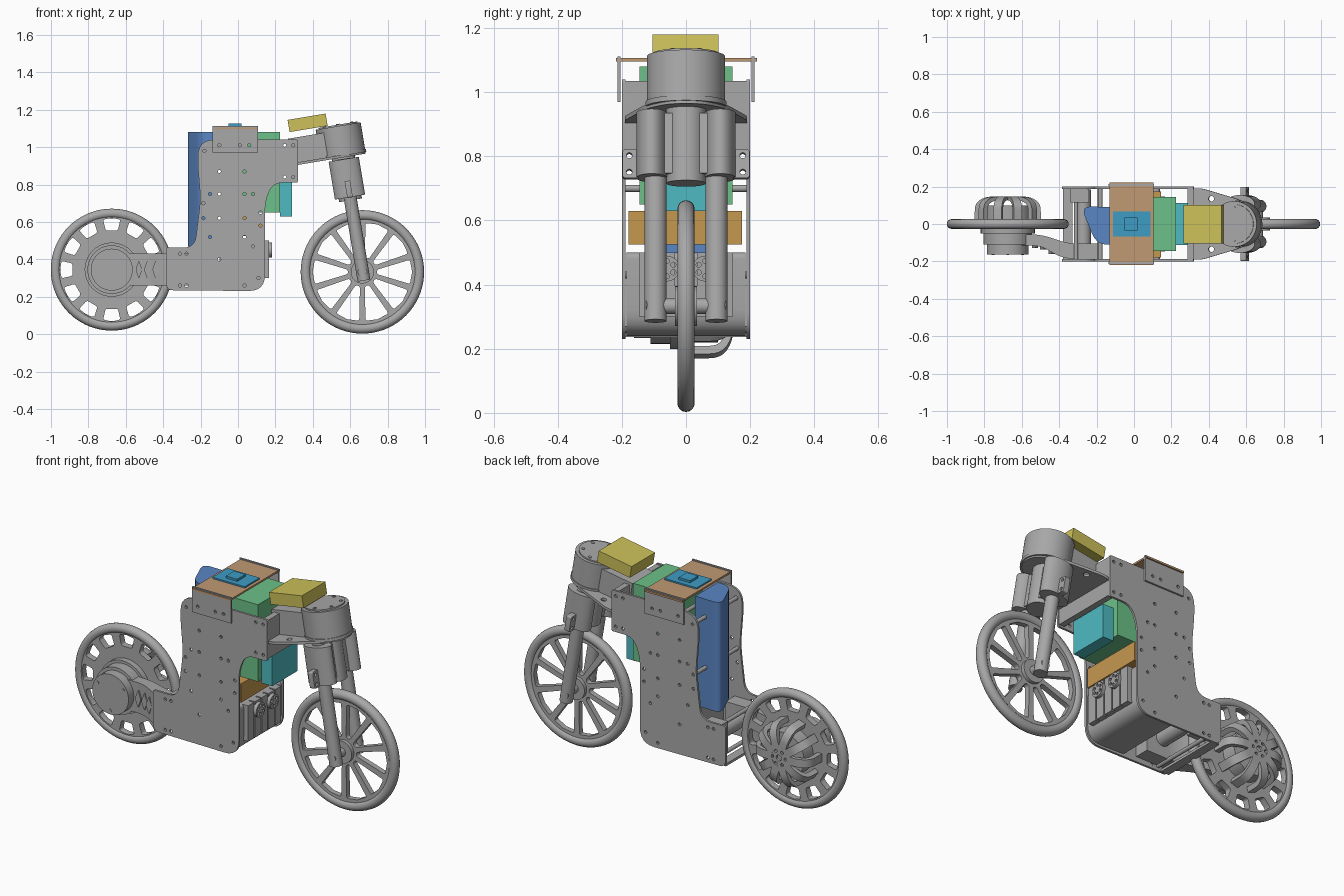
import bpy, bmesh, math
from mathutils import Matrix, Vector

if "Cube" in bpy.data.objects:
    bpy.data.objects.remove(bpy.data.objects["Cube"], do_unlink=True)

made = []
TILT = math.radians(-9.5)            # steering axis lean
HEAD = Vector((0.535, 0, 1.115))     # top of the steering head


def material(name, rgb):
    lin = [((c / 255 + 0.055) / 1.055) ** 2.4 for c in rgb] + [1]
    m = bpy.data.materials.new(name)
    m.use_nodes = True
    m.diffuse_color = lin
    m.node_tree.nodes["Principled BSDF"].inputs["Base Color"].default_value = lin
    return m


GREY = material("metal grey", (168, 168, 168))
YELLOW = material("yellow", (204, 192, 90))
TAN = material("tan board", (192, 154, 114))
GREEN = material("green", (108, 192, 136))
TEAL = material("teal", (78, 186, 194))
BLUE = material("blue", (90, 134, 196))
CYAN = material("device blue", (62, 156, 196))
ORANGE = material("orange", (198, 152, 80))


def add(name, mesh, mat, matrix=None):
    ob = bpy.data.objects.new(name, mesh)
    bpy.context.collection.objects.link(ob)
    mesh.materials.clear()
    mesh.materials.append(mat)
    if matrix:
        ob.matrix_world = matrix
    made.append(ob)
    return ob


def steer(u, v, w):
    """Placement in the leaning steering frame."""
    return Matrix.Translation(HEAD) @ Matrix.Rotation(TILT, 4, 'Y') @ Matrix.Translation((u, v, w))


def box(name, lo, hi, mat=GREY, frame=None):
    bm = bmesh.new()
    bmesh.ops.create_cube(bm, size=1)
    for v in bm.verts:
        v.co = [l + (c + 0.5) * (h - l) for l, h, c in zip(lo, hi, v.co)]
    me = bpy.data.meshes.new(name)
    bm.to_mesh(me)
    bm.free()
    return add(name, me, mat, frame)


def cyl(name, r, depth, matrix, r2=None, mat=GREY, sx=1.0, n=40):
    bm = bmesh.new()
    bmesh.ops.create_cone(bm, cap_ends=True, segments=n, radius1=r,
                          radius2=r if r2 is None else r2, depth=depth,
                          matrix=Matrix.Diagonal((sx, 1, 1, 1)))
    me = bpy.data.meshes.new(name)
    bm.to_mesh(me)
    bm.free()
    return add(name, me, mat, matrix)


def ycyl(name, x, z, r, y0, y1, n=40):
    m = Matrix.Translation((x, (y0 + y1) / 2, z)) @ Matrix.Rotation(math.pi / 2, 4, 'X')
    return cyl(name, r, abs(y1 - y0), m, n=n)


def rounded(pts, seg=6):
    """Turn (x, y, radius) corners into a smooth outline."""
    out = []
    for i, (x, y, r) in enumerate(pts):
        p = Vector((x, y))
        if r == 0:
            out.append(p)
            continue
        a = p + (Vector(pts[i - 1][:2]) - p).normalized() * r
        b = p + (Vector(pts[(i + 1) % len(pts)][:2]) - p).normalized() * r
        for k in range(seg + 1):
            t = k / seg
            out.append(a * (1 - t) ** 2 + p * 2 * t * (1 - t) + b * t * t)
    return out


def circle(x, y, r, n=48):
    return [Vector((x + r * math.cos(2 * math.pi * k / n), y + r * math.sin(2 * math.pi * k / n)))
            for k in range(n)]


def plate(name, loops, thick, matrix, mat=GREY):
    """Flat sheet: first loop is the outline, the others are openings."""
    cu = bpy.data.curves.new(name + "_profile", 'CURVE')
    cu.dimensions, cu.fill_mode, cu.extrude = '2D', 'BOTH', thick / 2
    for loop in loops:
        s = cu.splines.new('POLY')
        s.points.add(len(loop) - 1)
        for p, c in zip(s.points, loop):
            p.co = (c[0], c[1], 0, 1)
        s.use_cyclic_u = True
    tmp = bpy.data.objects.new(name + "_tmp", cu)
    bpy.context.collection.objects.link(tmp)
    dg = bpy.context.evaluated_depsgraph_get()
    me = bpy.data.meshes.new_from_object(tmp.evaluated_get(dg))
    bpy.data.objects.remove(tmp, do_unlink=True)
    return add(name, me, mat, matrix)


def upright(x, y, z):
    return Matrix.Translation((x, y, z)) @ Matrix.Rotation(math.pi / 2, 4, 'X')


def tire(name, x, z, R, r):
    bpy.ops.mesh.primitive_torus_add(major_radius=R, minor_radius=r, major_segments=72,
                                     minor_segments=16, location=(x, 0, z), rotation=(math.pi / 2, 0, 0))
    ob = bpy.context.object
    ob.name = name
    ob.data.materials.append(GREY)
    made.append(ob)


def windows(n, r0, r1, w0, w1, corner, start):
    """Openings between n spokes of width w0 (inner) to w1 (outer)."""
    res = []
    for k in range(n):
        a0, a1 = start + 2 * math.pi * k / n, start + 2 * math.pi * (k + 1) / n
        spec = [(r0, a0 + w0 / 2 / r0), (r1, a0 + w1 / 2 / r1), (r1 * 1.015, (a0 + a1) / 2),
                (r1, a1 - w1 / 2 / r1), (r0, a1 - w0 / 2 / r0)]
        res.append(rounded([(r * math.cos(a), r * math.sin(a), 0 if i == 2 else corner)
                            for i, (r, a) in enumerate(spec)], 4))
    return res


# Front wheel
FX, FZ = 0.665, 0.333
tire("front_tire", FX, FZ, 0.303, 0.027)
plate("front_wheel_spokes", [circle(0, 0, 0.3, 72)] +
      windows(10, 0.078, 0.262, 0.026, 0.034, 0.012, math.radians(18)), 0.03, upright(FX, 0, FZ))
ycyl("front_hub", FX, FZ, 0.062, -0.035, 0.035)
ycyl("front_axle", FX, FZ, 0.024, -0.125, 0.125)

# Rear wheel with windowed disc
RX, RZ = -0.675, 0.345
tire("rear_tire", RX, RZ, 0.3, 0.026)
plate("rear_wheel_disc", [circle(0, 0, 0.3, 72)] +
      windows(12, 0.212, 0.272, 0.045, 0.05, 0.012, math.radians(15)), 0.036, upright(RX, 0, RZ))
ycyl("rear_hub_step", RX, RZ, 0.145, -0.05, -0.015)
ycyl("rear_hub", RX, RZ, 0.13, -0.11, -0.015)
ycyl("rear_hub_cap", RX, RZ, 0.112, -0.162, -0.1)
for k in range(3):
    a = math.radians(30 + 120 * k)
    ycyl("hub_cap_bolt", RX + 0.09 * math.cos(a), RZ + 0.09 * math.sin(a), 0.008, -0.165, -0.16, 12)

# Ribbed motor cage on the far side of the rear wheel
ycyl("motor_core", RX, RZ, 0.125, 0, 0.1)
plate("motor_cap", [circle(0, 0, 0.062)] + [circle(0.04 * math.cos(a), 0.04 * math.sin(a), 0.009, 12)
      for a in (k * math.pi / 3 for k in range(6))] + [circle(0, 0, 0.016, 16)], 0.014, upright(RX, 0.138, RZ))
rib = rounded([(0.15, 0.01, 0), (0.178, 0.01, 0), (0.175, 0.12, 0.045), (0.11, 0.146, 0.02), (0.045, 0.146, 0),
               (0.045, 0.128, 0), (0.10, 0.126, 0.02), (0.15, 0.105, 0.03)])
for k in range(10):
    plate("motor_rib", [rib], 0.045,
          Matrix.Translation((RX, 0, RZ)) @ Matrix.Rotation(2 * math.pi * k / 10, 4, 'Y'))

# Swing arm, bent outwards to the side plate
arm = rounded([(-0.675, -0.055, 0), (-0.50, -0.055, 0.06), (-0.35, -0.105, 0.05), (-0.17, -0.105, 0),
               (-0.17, -0.186, 0), (-0.38, -0.186, 0.06), (-0.50, -0.115, 0.05), (-0.675, -0.115, 0)])
plate("swing_arm", [arm], 0.17, Matrix.Translation((0, 0, 0.345)))
for x in (-0.53, -0.485, -0.44):
    plate("arm_diamond_rib", [rounded([(0.018, 0, 0.008), (0, 0.05, 0.01), (-0.018, 0, 0.008), (0, -0.05, 0.01)])],
          0.03, upright(x, -0.112 - max(0, x + 0.5) * 0.55, 0.345))
box("far_pivot_block", (-0.34, 0.115, 0.27), (-0.24, 0.186, 0.45))
ycyl("pivot_shaft", -0.27, 0.36, 0.04, -0.185, 0.185)

# Main side plates
side = rounded([(-0.385, 0.235, 0.04), (0.145, 0.23, 0.09), (0.145, 0.72, 0.06), (0.19, 0.81, 0.05),
                (0.32, 0.81, 0.01), (0.32, 1.04, 0.01), (-0.215, 1.04, 0.09), (-0.215, 0.90, 0.03),
                (-0.20, 0.72, 0.06), (-0.232, 0.463, 0.06), (-0.385, 0.463, 0.01)])
spots = [(-.18, .98), (-.10, 1.01), (.06, 1.01), (-.10, .87), (.035, .87), (-.15, .75), (-.10, .75), (.035, .75),
         (.08, .75), (-.185, .70), (.12, .65), (-.185, .62), (-.10, .62), (.035, .62), (-.15, .52), (.035, .52),
         (.12, .58), (.08, .47), (-.10, .40), (-.31, .43), (-.275, .43), (-.31, .26), (-.275, .26), (.035, .26),
         (.11, .30), (.25, 1.01), (.295, 1.01), (.25, .84), (.295, .84)]
for tag, y in (("near", -0.194), ("far", 0.194)):
    plate(tag + "_side_plate", [side] + [circle(x, z, 0.0085, 12) for x, z in spots], 0.012, upright(0, y, 0))

# Standoff rods between the plates
for x, z in ((-0.18, 0.98), (-0.185, 0.70), (-0.10, 1.01), (-0.31, 0.26), (-0.31, 0.43)):
    ycyl("standoff_rod", x, z, 0.011, -0.19, 0.19, 16)

# Lower engine box with rounded front edge
tray = rounded([(-0.10, 0.245, 0.02), (0.138, 0.238, 0.085), (0.138, 0.50, 0.02), (-0.10, 0.50, 0.02)])
plate("engine_box", [tray], 0.372, upright(0, 0, 0))
box("rear_cross_bar", (-0.38, -0.19, 0.236), (-0.33, 0.19, 0.25))
for y in (-0.12, -0.06, 0, 0.06, 0.12):
    box("front_module", (0.13, y - 0.026, 0.30), (0.165, y + 0.026, 0.50))
for y in (-0.06, 0.06):
    m = Matrix.Translation((0.172, y, 0.45)) @ Matrix.Rotation(math.pi / 2, 4, 'Y')
    plate("front_rotor", [circle(0, 0, 0.04, 32)] + [circle(0.024 * math.cos(a), 0.024 * math.sin(a), 0.008, 12)
          for a in (k * math.pi / 3 for k in range(6))], 0.022, m)

# Coloured internal packs
box("orange_pack", (-0.05, -0.18, 0.525), (0.145, 0.175, 0.63), ORANGE)
box("green_pack", (0.0, -0.145, 0.65), (0.225, 0.145, 1.08), GREEN)
box("teal_pack", (0.225, -0.112, 0.63), (0.29, 0.112, 0.815), TEAL)
tank = rounded([(-0.285, 0.095, 0.06), (-0.12, 0.09, 0), (-0.12, -0.11, 0), (-0.20, -0.11, 0.06)], 10)
plate("blue_tank", [tank], 0.61, Matrix.Translation((0, 0, 0.775)), BLUE)

# Top board, its clips and the small device
box("top_board", (-0.13, -0.218, 1.096), (0.105, 0.222, 1.106), TAN)
for y in (-0.209, 0.209):
    plate("board_clip", [[(-0.135, 0.97), (0.107, 0.97), (0.107, 1.112), (-0.135, 1.112)]] +
          [circle(x, 1.01, 0.0085, 12) for x in (-0.10, 0.01, 0.06)], 0.01, upright(0, y, 0))
box("device_base", (-0.112, -0.066, 1.106), (0.088, 0.066, 1.114), CYAN)
box("device_button", (-0.05, -0.036, 1.114), (0.02, 0.036, 1.126), CYAN)

# Neck: cross wall, beam and tapered plate
box("neck_cross_wall", (0.285, -0.189, 0.82), (0.318, 0.189, 1.035))
box("neck_beam", (-0.275, -0.09, -0.165), (-0.06, 0.09, -0.025), frame=steer(0, 0, 0))
wing = rounded([(-0.25, -0.19, 0), (-0.20, -0.19, 0.02), (0.02, -0.125, 0.05), (0.12, -0.05, 0.05),
                (0.12, 0.05, 0.05), (0.02, 0.125, 0.05), (-0.20, 0.19, 0.02), (-0.25, 0.19, 0)])
plate("neck_plate", [wing] + [circle(-0.15, y, 0.015, 16) for y in (-0.135, 0.135)], 0.014, steer(0, 0, -0.165))
box("yellow_box", (-0.103, -0.105, -0.033), (0.103, 0.102, 0.033), YELLOW,
    Matrix.Translation((0.372, 0, 1.13)) @ Matrix.Rotation(TILT, 4, 'Y'))

# Steering head
cyl("steering_head", 0.122, 0.155, steer(0, 0, -0.08), n=64)
cyl("head_cap", 0.105, 0.01, steer(0, 0, 0), n=64)
cyl("head_collar", 0.126, 0.016, steer(0, 0, -0.155), n=64)
for k in range(6):
    a = math.radians(30 + 60 * k)
    cyl("head_bolt", 0.009, 0.006, steer(0.085 * math.cos(a), 0.085 * math.sin(a), 0.006), n=12)
cyl("steering_stem", 0.062, 0.24, steer(0, 0, -0.285))

# Fork legs, clamps and clamp ears
for s in (-1, 1):
    cyl("fork_clamp", 0.048, 0.205, steer(0, s * 0.107, -0.285), sx=1.7)
    cyl("fork_tube", 0.0345, 0.66, steer(0, s * 0.095, -0.51))
    box("clamp_bridge", (-0.045, min(0, s * 0.1), -0.38), (0.045, max(0, s * 0.1), -0.19), frame=steer(0, 0, 0))
    m = steer(0, s * 0.172, -0.345) @ Matrix.Rotation(math.pi / 2, 4, 'Z') @ Matrix.Rotation(math.pi / 2, 4, 'X')
    ear = rounded([(-0.026, -0.045, 0.01), (0.026, -0.045, 0.01), (0.026, 0.045, 0.01), (-0.026, 0.045, 0.01)])
    plate("clamp_ear", [ear, circle(s * 0.005, -0.026, 0.009, 14), circle(s * 0.005, 0.026, 0.009, 14)], 0.03, m)

# Smooth the round surfaces, keep sharp edges
bpy.ops.object.select_all(action='DESELECT')
for ob in made:
    ob.select_set(True)
bpy.context.view_layer.objects.active = made[0]
bpy.ops.object.shade_smooth_by_angle(angle=math.radians(30))
